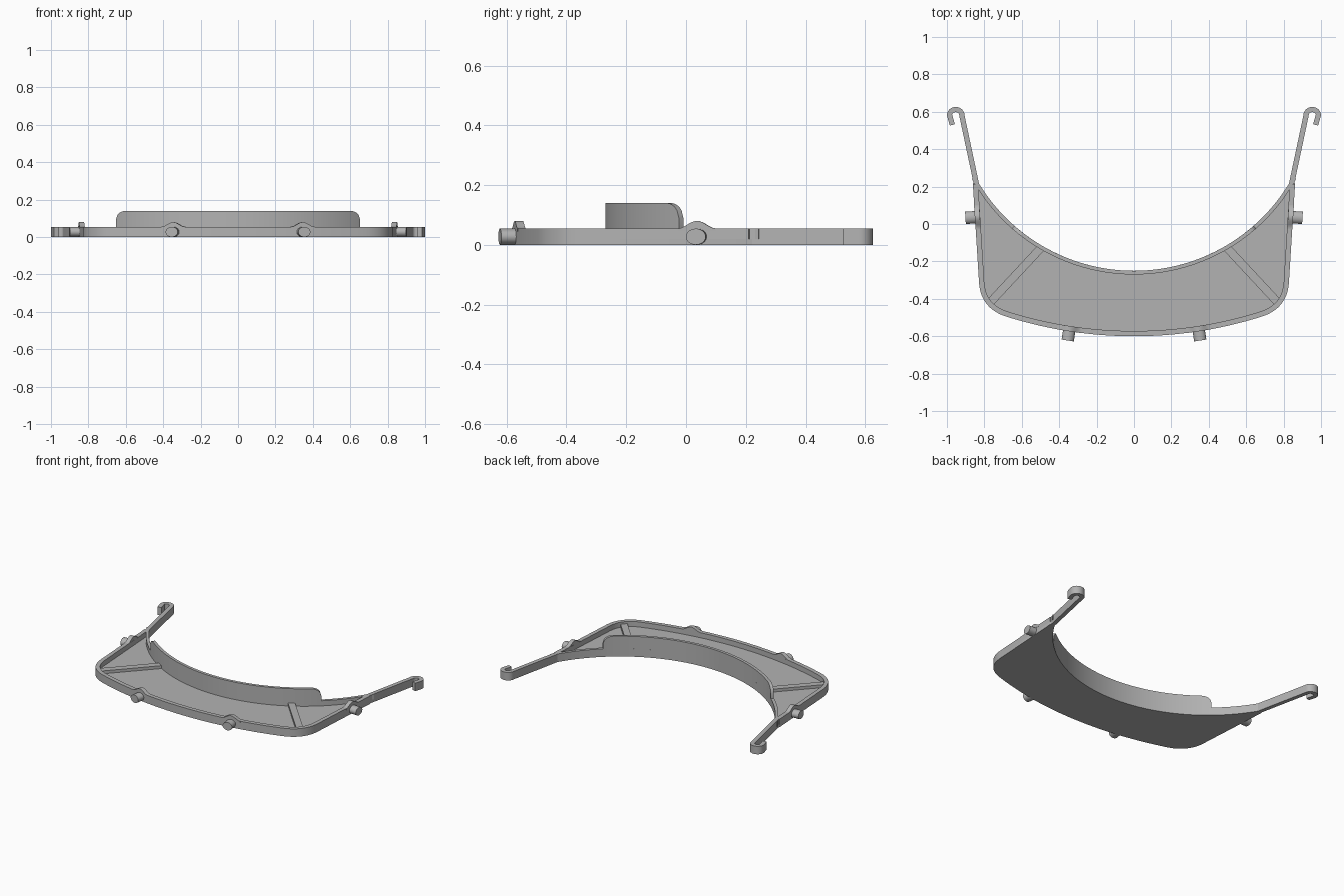
import bpy, bmesh
from math import sin, cos, pi, sqrt, asin, atan2
from mathutils import Vector, Matrix

cube = bpy.data.objects.get("Cube")
if cube:
    bpy.data.objects.remove(cube, do_unlink=True)

grey = bpy.data.materials.new("plain grey")
grey.use_nodes = True
colour = (0.45, 0.45, 0.45, 1)
grey.diffuse_color = colour
grey.node_tree.nodes["Principled BSDF"].inputs["Base Color"].default_value = colour

FLOOR, RIM, WALL = 0.02, 0.055, 0.14
ARC_Y, ARC_R = 0.72, 0.97      # concave inner edge
FRONT_R = 2.275                # shallow front edge


def finish(name, bm):
    bmesh.ops.recalc_face_normals(bm, faces=bm.faces)
    mesh = bpy.data.meshes.new(name)
    bm.to_mesh(mesh)
    bm.free()
    mesh.materials.append(grey)
    obj = bpy.data.objects.new(name, mesh)
    bpy.context.collection.objects.link(obj)
    bpy.ops.object.select_all(action='DESELECT')
    obj.select_set(True)
    bpy.context.view_layer.objects.active = obj
    bpy.ops.object.shade_smooth_by_angle(angle=pi / 6)
    return obj


def strip(name, path, a, b, z0, top):
    """Upright band along a path, from offset a to offset b on its left side."""
    bm = bmesh.new()
    pts = [Vector(p) for p in path]
    rings = []
    for i, p in enumerate(pts):
        t = (pts[min(i + 1, len(pts) - 1)] - pts[max(i - 1, 0)]).normalized()
        n = Vector((-t.y, t.x))
        z1 = top(i) if callable(top) else top
        rings.append([bm.verts.new((*(p + n * o), z))
                      for o, z in ((a, z0), (b, z0), (b, z1), (a, z1))])
    for r, q in zip(rings, rings[1:]):
        for k in range(4):
            m = (k + 1) % 4
            bm.faces.new((r[k], r[m], q[m], q[k]))
    bm.faces.new(rings[0])
    bm.faces.new(rings[-1])
    return finish(name, bm)


def inner_arc(half, n):
    limit = asin(half / ARC_R)
    angles = [limit * (2 * i / n - 1) for i in range(n + 1)]
    return [(ARC_R * sin(t), ARC_Y - ARC_R * cos(t)) for t in angles]


# Outer edge: right half from front centre, round the corner, up the side
front = []
for i in range(17):
    x = 0.68 * i / 16
    front.append((x, FRONT_R - 0.6 - sqrt(FRONT_R ** 2 - x * x)))
c0, c1, c2 = Vector(front[-1]), Vector((0.815, -0.455)), Vector((0.828, -0.32))
corner = []
for i in range(1, 13):
    t = i / 12
    corner.append(tuple(c0 * (1 - t) ** 2 + c1 * 2 * t * (1 - t) + c2 * t * t))
half = front + corner + [(0.861, 0.21)]
outer = [(-x, y) for x, y in reversed(half[1:])] + half

# Floor plate
bm = bmesh.new()
outline = outer + list(reversed(inner_arc(0.85, 64)))
base = bm.faces.new([bm.verts.new((x, y, 0)) for x, y in outline])
ext = bmesh.ops.extrude_face_region(bm, geom=[base])
for v in ext["geom"]:
    if isinstance(v, bmesh.types.BMVert):
        v.co.z = FLOOR
finish("floor_plate", bm)

# Raised rims
strip("outer_rim", outer, 0, 0.028, FLOOR, RIM)
strip("inner_rim", inner_arc(0.85, 64), -0.02, 0, FLOOR, RIM)

# Tall forehead wall with rounded upper ends
R = 0.05
wall_path = inner_arc(0.64, 160)


def wall_top(i):
    d = 0.64 - abs(wall_path[i][0])
    if d >= R:
        return WALL
    return WALL - R + sqrt(max(R * R - (R - d) ** 2, 0))


strip("forehead_wall", wall_path, -0.02, 0, RIM, wall_top)


def peg(name, pos, direction):
    """Stub peg on the rim with a swelling of the rim behind it."""
    d = Vector(direction).normalized()
    t = Vector((-d.y, d.x))
    p = Vector(pos)
    steps = 20
    us = [0.065 * (2 * i / steps - 1) for i in range(steps + 1)]
    strip(name + "_bump", [p + t * u for u in us], 0, 0.028, RIM - 0.01,
          lambda i: RIM + 0.0125 * (1 + cos(pi * us[i] / 0.065)))
    bm = bmesh.new()
    bmesh.ops.create_cone(bm, cap_ends=True, segments=32, radius1=1, radius2=1, depth=1)
    # Cylinder axis goes outward, slightly flattened in height
    m = (Matrix.Translation((p.x + d.x * 0.015, p.y + d.y * 0.015, 0.0275))
         @ Matrix.Rotation(atan2(d.y, d.x), 4, 'Z') @ Matrix.Rotation(pi / 2, 4, 'Y')
         @ Matrix.Diagonal((0.027, 0.033, 0.07, 1)))
    bmesh.ops.transform(bm, matrix=m, verts=bm.verts)
    finish(name, bm)


# Hooked arm centre line
arm = [(0.843, 0.215), (0.85, 0.25), (0.92, 0.58)]
for i in range(1, 13):
    a = pi * (1 - i / 12)
    arm.append((0.953 + 0.033 * cos(a), 0.582 + 0.03 * sin(a)))
arm.append((0.971, 0.53))

# Paired parts
for side, s in (("left", 1), ("right", -1)):
    strip(side + "_arm", [(s * x, y) for x, y in arm], -0.014, 0.014, 0, RIM)
    strip(side + "_rib", [(s * 0.765, -0.415), (s * 0.495, -0.125)],
          -0.022, 0.022, FLOOR, 0.04)
    peg(side + "_side_peg", (s * 0.851, 0.036), (s, -0.063))
    x = 0.347
    y = FRONT_R - 0.6 - sqrt(FRONT_R ** 2 - x * x)
    peg(side + "_front_peg", (s * x, y), (s * x, y - (FRONT_R - 0.6)))
